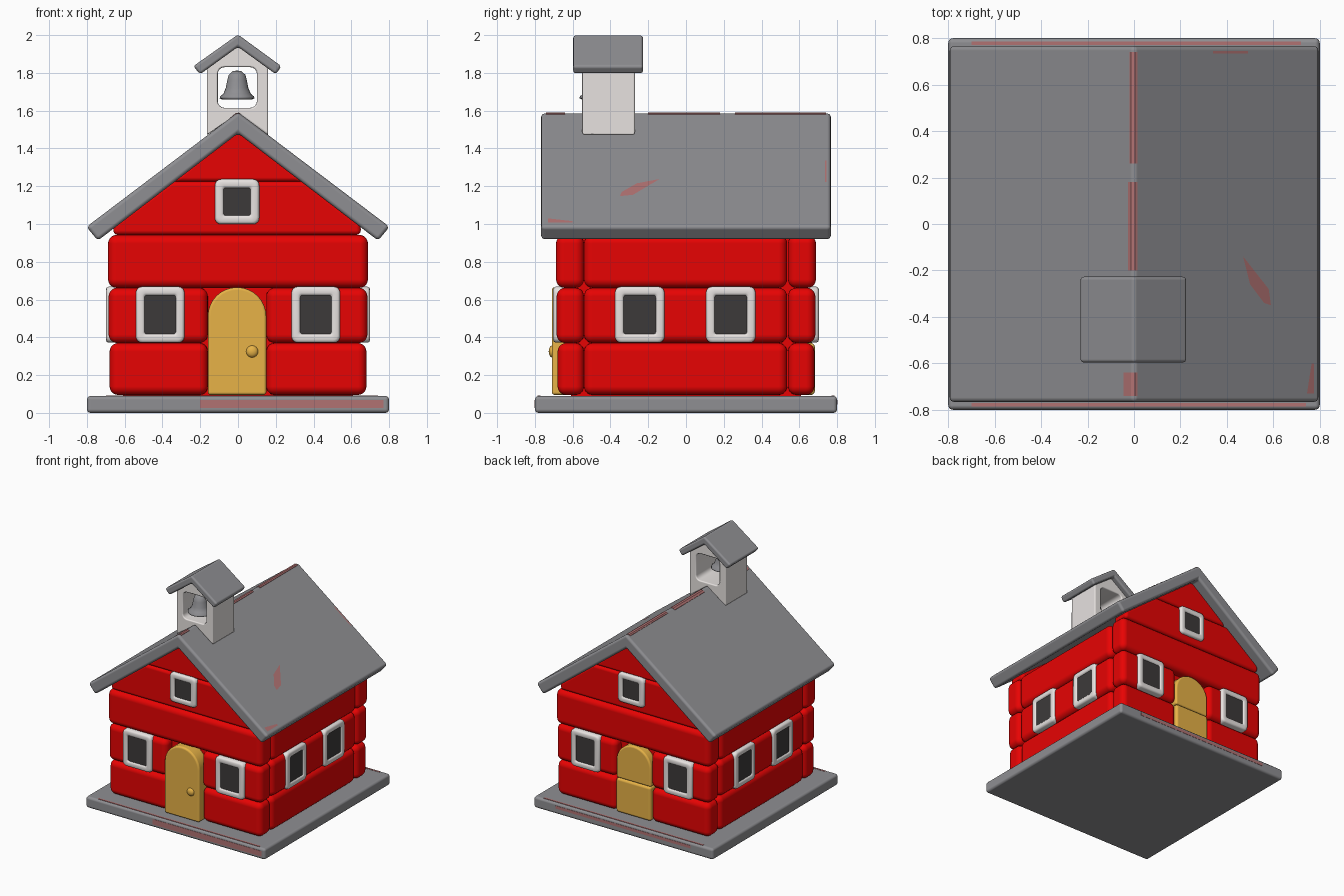
import bpy, bmesh, math
from mathutils import Matrix

if "Cube" in bpy.data.objects:
    bpy.data.objects.remove(bpy.data.objects["Cube"])


def material(name, rgb):
    m = bpy.data.materials.new(name)
    m.diffuse_color = (*rgb, 1)
    m.use_nodes = True
    m.node_tree.nodes["Principled BSDF"].inputs["Base Color"].default_value = m.diffuse_color
    return m


RED = material("barn red", (0.80, 0.001, 0.001))
GREY = material("slate grey", (0.275, 0.275, 0.29))
WHITE = material("off white", (0.89, 0.85, 0.83))
GOLD = material("golden wood", (0.82, 0.46, 0.065))
DARK = material("dark glass", (0.046, 0.042, 0.042))
WORN = material("worn red", (0.44, 0.17, 0.17))


def finish(name, bm, mats, bevel=0.0, segments=3):
    bmesh.ops.recalc_face_normals(bm, faces=bm.faces)
    me = bpy.data.meshes.new(name)
    bm.to_mesh(me)
    bm.free()
    for m in mats:
        me.materials.append(m)
    ob = bpy.data.objects.new(name, me)
    bpy.context.collection.objects.link(ob)
    if bevel:
        for p in me.polygons:
            p.use_smooth = True
        mod = ob.modifiers.new("bevel", 'BEVEL')
        mod.width, mod.segments = bevel, segments
        mod.limit_method, mod.angle_limit = 'ANGLE', math.radians(30)
        mod.harden_normals = True
    return ob


def box(name, x, y, z, mat, bevel=0.0, segments=3):
    bm = bmesh.new()
    bmesh.ops.create_cube(bm, size=1)
    for v in bm.verts:
        for i, (lo, hi) in enumerate((x, y, z)):
            v.co[i] = lo if v.co[i] < 0 else hi
    return finish(name, bm, [mat], bevel, segments)


def prism(name, profile, y, mat, bevel=0.0, segments=3):
    """Extrude an (x, z) outline from y[0] to y[1]."""
    bm = bmesh.new()
    f = bm.faces.new([bm.verts.new((px, y[0], pz)) for px, pz in profile])
    ext = bmesh.ops.extrude_face_region(bm, geom=[f])["geom"]
    for v in ext:
        if isinstance(v, bmesh.types.BMVert):
            v.co.y = y[1]
    return finish(name, bm, [mat], bevel, segments)


def lathe(name, profile, centre, mat, rot=Matrix(), steps=24):
    bm = bmesh.new()
    vs = [bm.verts.new((r, 0, z)) for r, z in profile]
    es = [bm.edges.new(p) for p in zip(vs, vs[1:])]
    bmesh.ops.spin(bm, geom=vs + es, cent=(0, 0, 0), axis=(0, 0, 1),
                   angle=math.tau, steps=steps)
    bmesh.ops.remove_doubles(bm, verts=bm.verts, dist=1e-4)
    bm.transform(Matrix.Translation(centre) @ rot)
    ob = finish(name, bm, [mat])
    for p in ob.data.polygons:
        p.use_smooth = True
    return ob


def rounded(w, h, r, n=4):
    """Corner-rounded rectangle outline."""
    return [(sx * (w / 2 - r) + r * math.cos(a), sz * (h / 2 - r) + r * math.sin(a))
            for k, (sx, sz) in enumerate(((1, 1), (-1, 1), (-1, -1), (1, -1)))
            for a in ((k + i / n) * math.pi / 2 for i in range(n + 1))]


def window(name, across, z, wall, angle, width, height):
    """Rounded frame around a recessed pane facing -y, turned about z onto its wall."""
    bm = bmesh.new()
    b = 0.046
    rings = []
    # depth behind the frame front, and inset from the outer outline
    for depth, inset in ((0.1, 0), (0.014, 0), (0.004, 0.005), (0, 0.014), (0, b - 0.012),
                         (0.003, b - 0.004), (0.01, b)):
        pts = rounded(width - 2 * inset, height - 2 * inset, max(0.032 - inset * 0.45, 0.01))
        rings.append([bm.verts.new((across + x, -wall + depth, z + h)) for x, h in pts])
    for lo, hi in zip(rings, rings[1:]):
        for i in range(len(lo)):
            j = (i + 1) % len(lo)
            bm.faces.new((lo[i], lo[j], hi[j], hi[i])).smooth = True
    bm.faces.new(rings[-1]).material_index = 1
    bm.faces.new(rings[0])
    bm.transform(Matrix.Rotation(angle, 4, 'Z'))
    return finish(name, bm, [WHITE, DARK])


def arch(x0, x1, z0, z1, spring):
    c, r = (x0 + x1) / 2, (x1 - x0) / 2
    top = [(c + r * math.cos(t), spring + (z1 - spring) * math.sin(t))
           for t in (math.pi * i / 16 for i in range(17))]
    return [(x0, z0), (x1, z0)] + top


# Base slab and hidden wall core
box("base", (-0.8, 0.8), (-0.8, 0.8), (0, 0.09), GREY, 0.02)
box("wall_core", (-0.61, 0.61), (-0.61, 0.61), (0.08, 0.96), RED)

# Log courses, the lower two split around the doors
for row, (z0, z1, out) in enumerate(((0.095, 0.37, 0.68), (0.37, 0.662, 0.685),
                                     (0.662, 0.942, 0.688))):
    z = (z0, z1)
    for s in (-1, 1):
        y = sorted((s * 0.54, s * out))
        spans = [(-out, out)] if row == 2 else [(-out, -0.16), (0.15, out)]
        for x in spans:
            box("end_log", x, y, z, RED, 0.045, 5)
        box("side_log", sorted((s * 0.54, s * out)), (-0.54, 0.535), z, RED, 0.045, 5)

# Gable boards, their sloping tops tucked into the roof
for s in (-1, 1):
    y = sorted((s * 0.54, s * 0.68))
    prism("gable_board", [(-0.66, 0.942), (0.65, 0.942), (0.65, 0.998),
                          (0.355, 1.225), (-0.355, 1.225), (-0.66, 0.998)], y, RED, 0.025, 4)
    prism("gable_peak", [(-0.35, 1.225), (0.35, 1.225), (0, 1.51)], y, RED, 0.022, 4)

# Main roof
prism("roof", [(0, 1.592), (0.802, 0.985), (0.742, 0.912), (0, 1.48),
               (-0.742, 0.912), (-0.802, 0.985)], (-0.767, 0.767), GREY, 0.02)

# Worn paint on the ridge, roof slope and base rim
for y, x in (((-0.74, -0.64), -0.045), ((-0.2, 0.18), -0.025), ((0.26, 0.74), -0.02)):
    prism("ridge_wear", [(x, 1.594 + 0.757 * x), (-0.012, 1.587), (0.005, 1.589),
                         (0.014, 1.584), (0.014, 1.578), (0, 1.581),
                         (x, 1.587 + 0.757 * x)], y, WORN)
bm = bmesh.new()
for patch in (((0.47, -0.14), (0.50, -0.26), (0.56, -0.34), (0.59, -0.35), (0.58, -0.28)),
              ((0.745, -0.73), (0.775, -0.73), (0.775, -0.6), (0.765, -0.6)),
              ((0.34, 0.735), (0.49, 0.735), (0.49, 0.745), (0.34, 0.745))):
    bm.faces.new([bm.verts.new((x, y, 1.594 - 0.757 * x)) for x, y in patch])
finish("slope_wear", bm, [WORN])
box("base_front_wear", (-0.2, 0.77), (-0.802, -0.797), (0.025, 0.068), WORN)
box("base_front_rim_wear", (-0.7, 0.74), (-0.785, -0.77), (0.087, 0.092), WORN)
box("base_back_rim_wear", (-0.7, 0.72), (0.77, 0.785), (0.087, 0.092), WORN)
box("base_back_wear", (-0.6, 0.6), (0.797, 0.802), (0.045, 0.068), WORN)

# Doors, the rear one following the log courses
prism("front_door", arch(-0.16, 0.15, 0.095, 0.665, 0.51), (-0.71, -0.56), GOLD, 0.015)
box("back_door_lower", (-0.16, 0.15), (0.56, 0.682), (0.095, 0.37), GOLD, 0.02)
prism("back_door_upper", arch(-0.16, 0.15, 0.37, 0.66, 0.51), (0.56, 0.677), GOLD, 0.015)
knob = [(0.0, 0.022), (0.017, 0.019), (0.028, 0.012), (0.033, 0.002), (0.028, -0.012)]
lathe("door_knob", knob, (0.075, -0.705, 0.325), GOLD, Matrix.Rotation(math.pi / 2, 4, 'X'))

# Windows
for angle in (0, math.pi):
    for s in (-1, 1):
        window("wall_window", s * 0.412, 0.52, 0.703, angle, 0.257, 0.297)
    window("gable_window", -0.005, 1.118, 0.703, angle, 0.235, 0.238)
for angle in (-math.pi / 2, math.pi / 2):
    s = 1 if angle > 0 else -1
    for y in (-0.245, 0.237):
        window("side_window", s * y, 0.52, 0.699, angle, 0.262, 0.297)

# Bell tower straddling the ridge, with an opening cut through
tower = prism("bell_tower", [(-0.165, 1.47), (0, 1.585), (0.16, 1.47), (0.16, 1.84),
                             (0, 1.95), (-0.165, 1.84)], (-0.55, -0.27), WHITE)
cutter = box("opening_cutter", (-0.107, 0.1), (-0.7, -0.1), (1.615, 1.83), WHITE)
cutter.hide_render = True
bm = bmesh.new()
bm.from_mesh(cutter.data)
bmesh.ops.bevel(bm, geom=[e for e in bm.edges if abs(e.verts[0].co.y - e.verts[1].co.y) > 0.1],
                offset=0.035, segments=4, profile=0.5, affect='EDGES')
bm.to_mesh(cutter.data)
bm.free()
cut = tower.modifiers.new("opening", 'BOOLEAN')
cut.object, cut.operation, cut.solver = cutter, 'DIFFERENCE', 'EXACT'
bpy.context.view_layer.objects.active = tower
bpy.ops.object.modifier_apply(modifier="opening")
bpy.data.objects.remove(cutter)
mod = tower.modifiers.new("bevel", 'BEVEL')
mod.width, mod.segments = 0.012, 2
mod.limit_method, mod.angle_limit = 'ANGLE', math.radians(40)
mod.harden_normals = True
for p in tower.data.polygons:
    p.use_smooth = True

# Tower roof and bell
prism("tower_roof", [(0, 2.003), (0.23, 1.835), (0.2, 1.793), (0, 1.938),
                     (-0.2, 1.793), (-0.237, 1.835)], (-0.597, -0.227), GREY, 0.015)
lathe("bell", [(0, 1.812), (0.022, 1.81), (0.044, 1.79), (0.052, 1.76), (0.06, 1.72),
               (0.072, 1.69), (0.09, 1.675), (0.092, 1.665), (0.08, 1.66), (0, 1.67)],
      (-0.005, -0.472, 0), GREY)
